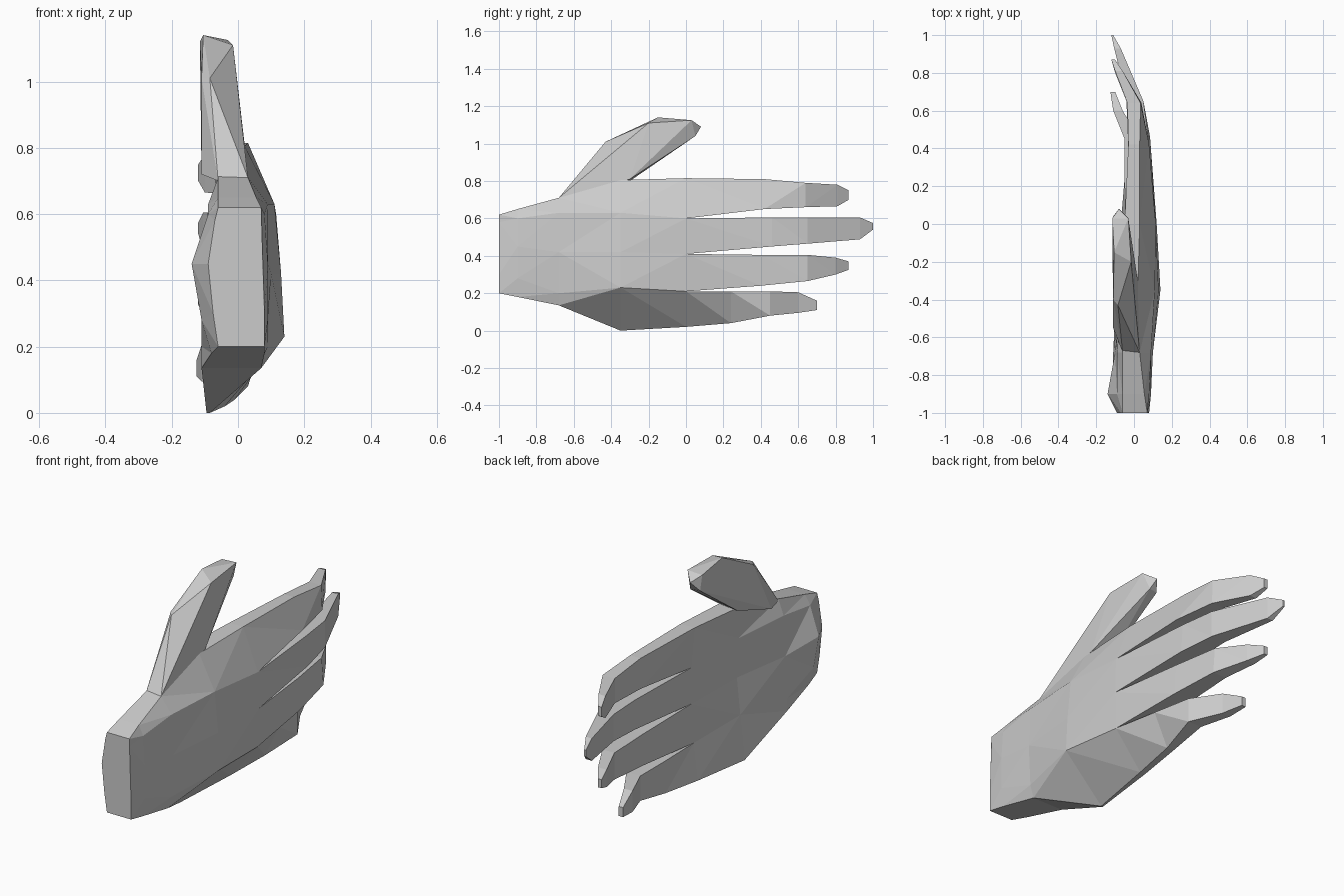
import bpy, bmesh

if "Cube" in bpy.data.objects:
    bpy.data.objects.remove(bpy.data.objects["Cube"])


def finish(name, bm):
    bmesh.ops.remove_doubles(bm, verts=bm.verts, dist=0.001)
    bmesh.ops.recalc_face_normals(bm, faces=bm.faces)
    mesh = bpy.data.meshes.new(name)
    bm.to_mesh(mesh)
    bm.free()
    obj = bpy.data.objects.new(name, mesh)
    bpy.context.collection.objects.link(obj)
    return obj


def loft(name, rings, cap_start=False, cap_end=False):
    bm = bmesh.new()
    loops = [[bm.verts.new(p) for p in ring] for ring in rings]
    n = len(loops[0])
    for a, b in zip(loops, loops[1:]):
        for i in range(n):
            j = (i + 1) % n
            bm.faces.new((a[i], a[j], b[j], b[i]))
    if cap_start:
        bm.faces.new(loops[0])
    if cap_end:
        bm.faces.new(loops[-1])
    bmesh.ops.triangulate(bm, faces=bm.faces)
    return finish(name, bm)


def hull(name, points):
    bm = bmesh.new()
    for p in points:
        bm.verts.new(p)
    res = bmesh.ops.convex_hull(bm, input=bm.verts)
    loose = set(res["geom_interior"]) | set(res["geom_unused"])
    bmesh.ops.delete(bm, geom=[v for v in loose if isinstance(v, bmesh.types.BMVert)],
                     context='VERTS')
    return finish(name, bm)


# Palm stations from wrist to knuckles: y, column heights, back x, palm x
stations = [
    (-1.0, (.20, .30, .45, .58, .62), (.08, .08, .075, .07, .07), (-.06, -.075, -.09, -.07, -.06)),
    (-.90, (.18, .28, .45, .60, .65), (.08, .09, .09, .08, .055), (-.08, -.11, -.14, -.09, -.06)),
    (-.68, (.135, .20, .42, .63, .71), (.07, .09, .10, .09, .03), (-.11, -.11, -.10, -.09, -.06)),
    (-.35, (.00, .23, .42, .63, .805), (-.085, .14, .13, .11, .02), (-.095, -.07, -.05, -.06, -.08)),
    (0.0, (.02, .21, .41, .60, .815), (-.04, .115, .12, .115, .03), (-.07, -.045, -.03, -.03, -.05)),
]
rings = []
for y, zs, back, front in stations:
    ring = [(x, y, z) for x, z in zip(back, zs)]
    ring += [(x, y, z) for x, z in reversed(list(zip(front, zs)))]
    rings.append(ring)
loft("palm", rings, cap_start=True)

# Fingers grow from the knuckle columns: y, low z, high z, back x low, back x high, palm x
fingers = {
    "little_finger": [(.24, .04, .21, -.01, .07, -.05), (.45, .08, .21, .03, .03, -.05),
                      (.60, .095, .205, -.06, -.06, -.11), (.70, .11, .16, -.10, -.10, -.125)],
    "ring_finger": [(.40, .24, .405, .08, .07, -.03), (.65, .265, .405, .04, .03, -.04),
                    (.80, .30, .39, -.05, -.05, -.10), (.87, .325, .37, -.10, -.10, -.12)],
    "middle_finger": [(.46, .45, .605, .085, .075, -.025), (.65, .465, .605, .05, .05, -.035),
                      (.93, .488, .605, -.07, -.07, -.105), (1.0, .54, .575, -.11, -.11, -.12)],
    "index_finger": [(.42, .65, .81, .08, .03, -.03), (.64, .66, .79, .04, .035, -.035),
                     (.81, .665, .78, -.06, -.06, -.10), (.87, .70, .75, -.10, -.10, -.12)],
}
knuckles = rings[-1]
for i, (name, sections) in enumerate(fingers.items()):
    root = [knuckles[i], knuckles[i + 1], knuckles[8 - i], knuckles[9 - i]]
    loft(name, [root] + [[(bl, y, lo), (bh, y, hi), (p, y, hi), (p, y, lo)]
                         for y, lo, hi, bl, bh, p in sections], cap_end=True)

# Thumb
hull("thumb", [
    (-.06, -.68, .70), (.03, -.68, .71), (-.11, -.55, .72), (.02, -.30, .81), (-.09, -.30, .80),
    (-.085, -.43, 1.01), (-.11, -.40, 1.01), (-.015, -.20, 1.11), (-.105, -.15, 1.14),
    (-.03, .03, 1.125), (-.115, .03, 1.12), (-.08, .08, 1.09), (-.06, .05, 1.04), (-.11, .04, 1.04),
])
